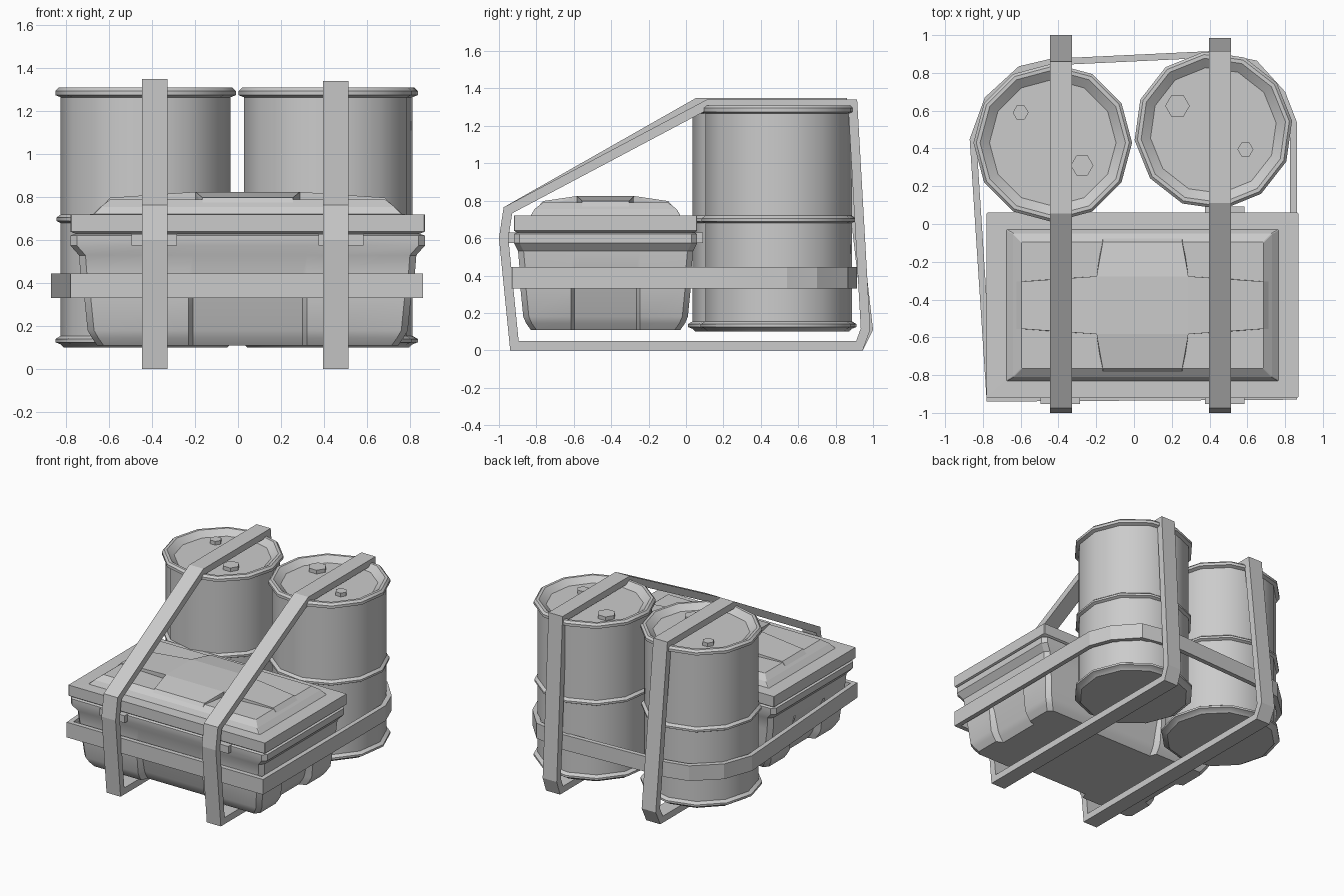
import bpy, bmesh, math
from mathutils import Vector

if "Cube" in bpy.data.objects:
    bpy.data.objects.remove(bpy.data.objects["Cube"], do_unlink=True)

GRAY = (0.6, 0.6, 0.6, 1)
mat = bpy.data.materials.new("plain gray")
mat.use_nodes = True
mat.diffuse_color = GRAY
mat.node_tree.nodes["Principled BSDF"].inputs["Base Color"].default_value = GRAY


def finish(name, bm, smooth=None):
    bmesh.ops.recalc_face_normals(bm, faces=bm.faces)
    mesh = bpy.data.meshes.new(name)
    bm.to_mesh(mesh)
    bm.free()
    mesh.materials.append(mat)
    ob = bpy.data.objects.new(name, mesh)
    bpy.context.collection.objects.link(ob)
    if smooth:
        bpy.ops.object.select_all(action='DESELECT')
        ob.select_set(True)
        bpy.context.view_layer.objects.active = ob
        bpy.ops.object.shade_smooth_by_angle(angle=math.radians(smooth))
    return ob


def loft(name, rings, smooth=None):
    """Skin a stack of equal-length closed rings and cap both ends."""
    bm = bmesh.new()
    loops = [[bm.verts.new(p) for p in ring] for ring in rings]
    n = len(loops[0])
    for a, b in zip(loops, loops[1:]):
        for i in range(n):
            j = (i + 1) % n
            bm.faces.new((a[i], a[j], b[j], b[i]))
    bm.faces.new(loops[0])
    bm.faces.new(loops[-1])
    return finish(name, bm, smooth)


def circle(x, y, z, r, sides, phase=0):
    return [(x + r * math.cos(phase + math.tau * i / sides),
             y + r * math.sin(phase + math.tau * i / sides), z) for i in range(sides)]


def hull(name, points):
    bm = bmesh.new()
    for p in points:
        bm.verts.new(p)
    bmesh.ops.convex_hull(bm, input=bm.verts)
    bmesh.ops.dissolve_limit(bm, angle_limit=0.01, verts=bm.verts, edges=bm.edges)
    return finish(name, bm)


def inset(pts, t):
    """Offset a counter-clockwise outline inward with mitred corners."""
    out = []
    for i, p in enumerate(pts):
        p = Vector(p)
        d1 = (p - Vector(pts[i - 1])).normalized()
        d2 = (Vector(pts[(i + 1) % len(pts)]) - p).normalized()
        n1, n2 = Vector((-d1.y, d1.x)), Vector((-d2.y, d2.x))
        out.append(p + (n1 + n2) * t / (1 + n1.dot(n2)))
    return out


def band(name, outline, t, lo, hi, place, smooth=None):
    """Closed loop of flat strapping: outer and inner walls joined by rims."""
    inner = inset(outline, t)
    bm = bmesh.new()
    rows = [[bm.verts.new(place(p[0], p[1], w)) for p in line]
            for line, w in ((outline, lo), (outline, hi), (inner, hi), (inner, lo))]
    n = len(outline)
    for k in range(4):
        a, b = rows[k], rows[(k + 1) % 4]
        for i in range(n):
            j = (i + 1) % n
            bm.faces.new((a[i], a[j], b[j], b[i]))
    return finish(name, bm, smooth)


# Drums with rolled rings and a recessed top
DRUM = [(.38, .10), (.395, .115), (.42, .125), (.42, .14), (.395, .155),
        (.395, .68), (.415, .69), (.415, .705), (.395, .72),
        (.395, 1.265), (.42, 1.275), (.42, 1.295), (.405, 1.31),
        (.385, 1.31), (.335, 1.272)]


def drum(side, x, y, phase, bungs):
    loft(side + "_drum", [circle(x, y, z, r, 12, phase) for r, z in DRUM], 35)
    for i, (bx, by, r) in enumerate(bungs):
        loft(f"{side}_drum_bung_{i + 1}",
             [circle(bx, by, z, r, 6) for z in (1.26, 1.3)])


drum("right", -.43, .43, 0, [(-.275, .31, .06), (-.60, .59, .042)])
drum("left", .42, .495, math.radians(7), [(.23, .625, .065), (.59, .395, .042)])

# Chest
CX, CY = .045, -.43


def chest_ring(z, hx, hy, dent, c):
    """Rectangle with cut corners and a dent in the middle of each side."""
    pts = []
    for k in range(4):
        dist, half, w = (hx, hy, .165) if k % 2 == 0 else (hy, hx, .255)
        e = .02
        side = [(dist, c - half), (dist, -w - e), (dist - dent, -w),
                (dist - dent, w), (dist, w + e), (dist, half - c)]
        for u, v in side:
            for _ in range(k):
                u, v = -v, u
            pts.append((CX + u, CY + v, z))
    return pts


BODY = [(.11, .70, .40, .05), (.145, .725, .425, .05), (.18, .745, .44, .05),
        (.33, .76, .455, .03), (.44, .778, .46, 0), (.53, .785, .468, 0),
        (.575, .825, .49, 0), (.622, .825, .49, 0), (.63, .80, .475, 0)]
LID = [(.63, .80, .475, 0), (.64, .825, .49, 0), (.72, .825, .49, 0),
       (.721, .72, .40, 0), (.755, .685, .38, 0), (.79, .64, .335, 0)]
loft("chest_body", [chest_ring(z, a, b, d, .03) for z, a, b, d in BODY], 30)
loft("chest_lid", [chest_ring(z, a, b, d, .004) for z, a, b, d in LID])

# Raised cross on the lid: two tapering arms sharing a flat centre
S = (-1, 1)
hull("lid_cross_long", [(CX + i * x, CY + j * y, z) for i in S for j in S
     for x, y, z in ((.243, .153, .825), (.64, .125, .798), (.685, .125, .75), (.243, .153, .75))])
hull("lid_cross_short", [(CX + i * x, CY + j * y, z) for i in S for j in S
     for x, y, z in ((.243, .153, .825), (.21, .335, .798), (.21, .375, .75), (.243, .153, .75))])

# Latches at the front and hinges at the back
for part, y in (("latch", CY - .49), ("hinge", CY + .49)):
    for side, s in (("right", -1), ("left", 1)):
        hull(f"{side}_{part}", [(CX + s * x, y + dy, z) for x in (.33, .54)
             for dy in (-.032, .032) for z in (.575, .63)])

# Upright straps running over the drums and under the load
for side, x, top_front, top_back, top, low_back in (
        ("right", -.387, .055, .86, 1.35, 1.0), ("left", .455, .11, .915, 1.34, .985)):
    path = [(-.94, 0), (.945, 0), (low_back, .11), (top_back, top),
            (top_front, top), (-.975, .765), (-1.0, .6)]
    band(side + "_upright_strap", path, .05, x - .059, x + .059,
         lambda u, v, w: (w, u, v))

# Level strap around the chest and both drums
wrap = [(-.78, -.94), (.862, -.93), (.862, .54), (.80, .70), (.65, .865),
        (.40, .915), (-.44, .875), (-.61, .835), (-.79, .67), (-.87, .45)]
band("level_strap", wrap, .035, .33, .445, lambda u, v, w: (u, v, w))
